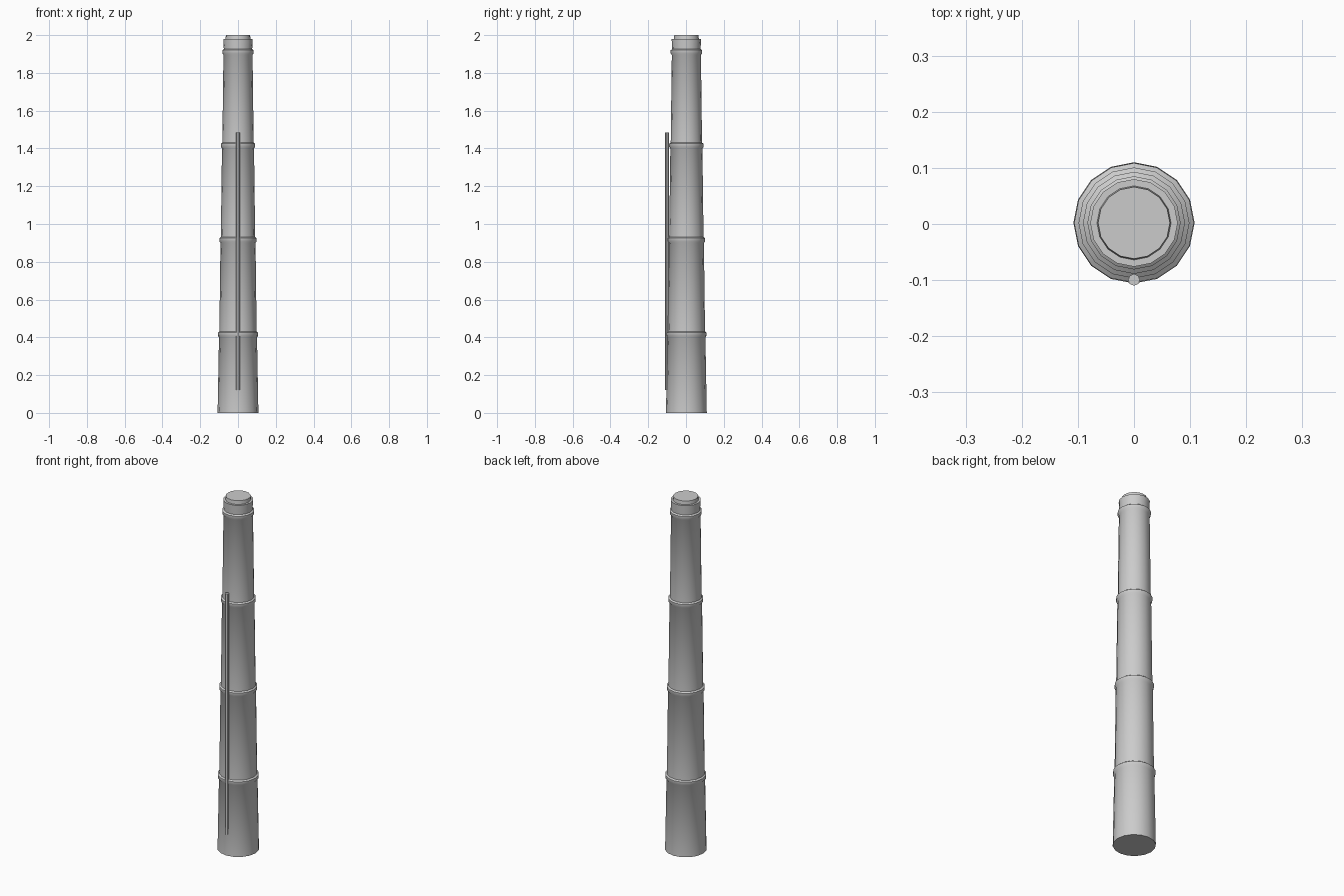
import bpy, bmesh, math

if "Cube" in bpy.data.objects:
    bpy.data.objects.remove(bpy.data.objects["Cube"])

grey = bpy.data.materials.new("light_grey")
grey.use_nodes = True
colour = (0.6, 0.6, 0.6, 1)
grey.diffuse_color = colour
grey.node_tree.nodes["Principled BSDF"].inputs["Base Color"].default_value = colour


def lathe(name, profile, sides, y=0.0):
    """Closed turned shape from (radius, height) pairs, capped at both ends."""
    bm = bmesh.new()
    rings = [[bm.verts.new((r * math.sin(math.tau * i / sides),
                            y + r * math.cos(math.tau * i / sides), z))
              for i in range(sides)] for r, z in profile]
    for low, high in zip(rings, rings[1:]):
        for i in range(sides):
            j = (i + 1) % sides
            bm.faces.new((low[i], low[j], high[j], high[i]))
    bm.faces.new(rings[0])
    bm.faces.new(rings[-1])
    bmesh.ops.recalc_face_normals(bm, faces=bm.faces)
    mesh = bpy.data.meshes.new(name)
    bm.to_mesh(mesh)
    bm.free()
    mesh.materials.append(grey)
    obj = bpy.data.objects.new(name, mesh)
    bpy.context.collection.objects.link(obj)
    for o in bpy.context.selected_objects:
        o.select_set(False)
    obj.select_set(True)
    bpy.context.view_layer.objects.active = obj
    bpy.ops.object.shade_smooth_by_angle(angle=math.radians(40))
    return obj


# Tapered shaft with a raised band at the top of each section
profile = [(0.108, 0)]
for z in (0.40, 0.90, 1.40, 1.895):
    r = 0.108 - 0.0158 * z
    profile += [(r - 0.001, z), (r + 0.005, z + 0.008),
                (r + 0.005, z + 0.025), (r - 0.003, z + 0.031)]
# Collar and stepped cap
profile += [(0.078, 1.98), (0.066, 1.98), (0.064, 2.0)]
lathe("chimney_shaft", profile, 16, 0.002)

# Vertical pipe on the front
lathe("front_pipe", [(0.0105, 0.12), (0.0105, 1.485)], 8, -0.0995)
